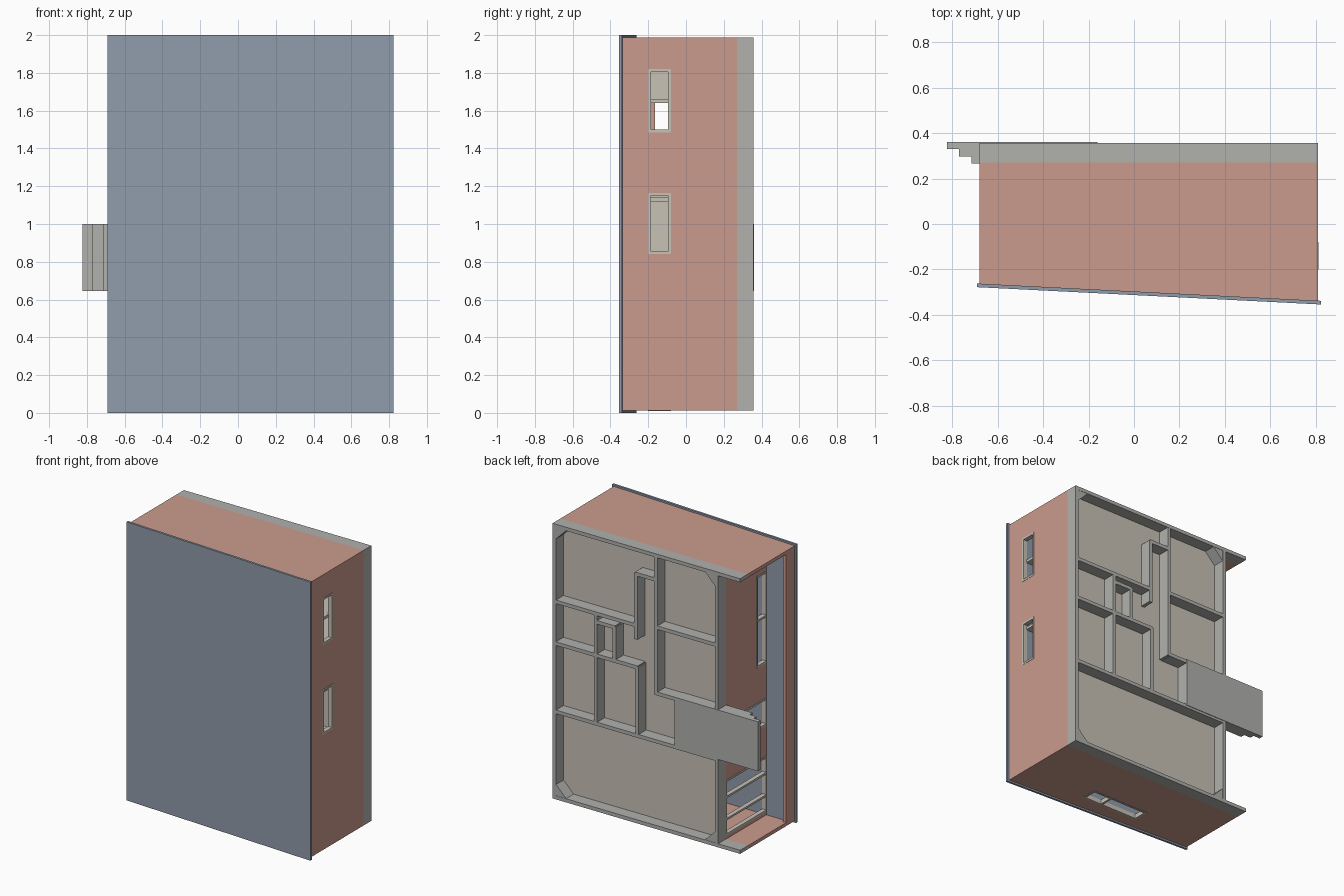
import bpy, bmesh

if "Cube" in bpy.data.objects:
    bpy.data.objects.remove(bpy.data.objects["Cube"])


def material(name, r, g, b):
    m = bpy.data.materials.new(name)
    m.diffuse_color = (r, g, b, 1)
    m.use_nodes = True
    m.node_tree.nodes["Principled BSDF"].inputs["Base Color"].default_value = m.diffuse_color
    return m


PINK = material("pink_render", 0.60, 0.33, 0.27)
BLUE = material("slate_blue", 0.28, 0.335, 0.41)
GREY = material("concrete_grey", 0.44, 0.44, 0.42)
CREAM = material("cream_plaster", 0.58, 0.54, 0.47)

Z0, Z1 = 0.012, 1.988        # wall extent
X0, X1 = -0.68, 0.81
Y_BASE, Y_BACK = 0.27, 0.357
PORCH = -0.505               # recessed wall behind the porch
CEIL = -0.19


def roof_y(x):
    """Underside of the sloping roof."""
    return -0.262 - 0.0503 * (x + 0.69)


def prism(bm, pts, z0, z1):
    """Extrude an xy outline from z0 to z1."""
    low = [bm.verts.new((x, y, z0)) for x, y in pts]
    high = [bm.verts.new((x, y, z1)) for x, y in pts]
    bm.faces.new(low[::-1])
    bm.faces.new(high)
    n = len(pts)
    for i in range(n):
        j = (i + 1) % n
        bm.faces.new((low[i], low[j], high[j], high[i]))


def box(bm, x0, x1, y0, y1, z0, z1):
    prism(bm, [(x0, y0), (x1, y0), (x1, y1), (x0, y1)], z0, z1)


def to_roof(bm, x0, x1, y1, z0, z1):
    """Block whose front edge follows the roof."""
    prism(bm, [(x0, roof_y(x0)), (x1, roof_y(x1)), (x1, y1), (x0, y1)], z0, z1)


def finish(bm, name, mat):
    bmesh.ops.recalc_face_normals(bm, faces=bm.faces)
    me = bpy.data.meshes.new(name)
    bm.to_mesh(me)
    bm.free()
    me.materials.append(mat)
    ob = bpy.data.objects.new(name, me)
    bpy.context.collection.objects.link(ob)
    return ob


def wall_with_openings(name, x0, x1, openings, mat):
    """Wall across x with rectangular openings (y0, y1, za, zb), sorted by z."""
    bm = bmesh.new()
    z = Z0 + 0.025
    for y0, y1, za, zb in openings:
        to_roof(bm, x0, x1, Y_BASE, z, za)
        to_roof(bm, x0, x1, y0, za, zb)
        if y1 < Y_BASE:
            box(bm, x0, x1, y1, Y_BASE, za, zb)
        z = zb
    to_roof(bm, x0, x1, Y_BASE, z, Z1 - 0.025)
    return finish(bm, name, mat)


def frame_x(bm, x0, x1, y0, y1, z0, z1, bars=(), t=0.014):
    """Window frame in a wall across x, with optional bars."""
    box(bm, x0, x1, y0, y0 + t, z0, z1)
    box(bm, x0, x1, y1 - t, y1, z0, z1)
    for z in (z0, z1 - t, *bars):
        box(bm, x0, x1, y0 + t, y1 - t, z, z + t)


# Sloping roof
bm = bmesh.new()
prism(bm, [(-0.69, roof_y(-0.69) - 0.016), (0.823, roof_y(0.823) - 0.016),
           (0.823, roof_y(0.823)), (-0.69, roof_y(-0.69))], 0, 2)
finish(bm, "roof", BLUE)

# Flat ceiling, carried over the porch
bm = bmesh.new()
box(bm, X0 + 0.025, X1 - 0.025, CEIL - 0.012, CEIL, Z0 + 0.025, Z1 - 0.025)
finish(bm, "ceiling", BLUE)

# Long side walls running past the porch
bm = bmesh.new()
to_roof(bm, X0, X1, Y_BASE, Z1 - 0.025, Z1)
finish(bm, "upper_side_wall", PINK)
bm = bmesh.new()
wa, wb = -0.18, 0.28
to_roof(bm, X0, wa, Y_BASE, Z0, Z0 + 0.025)
to_roof(bm, wb, X1, Y_BASE, Z0, Z0 + 0.025)
to_roof(bm, wa, wb, -0.2, Z0, Z0 + 0.025)
box(bm, wa, wb, -0.08, Y_BASE, Z0, Z0 + 0.025)
finish(bm, "lower_side_wall", PINK)

# End wall, porch wall and lintel over the porch
win = [(-0.2, -0.08, 0.84, 1.165), (-0.2, -0.08, 1.485, 1.82)]
wall_with_openings("end_wall", X1 - 0.025, X1, win, PINK)
porch = [(-0.2, Y_BASE, 0.06, 0.46), (-0.2, Y_BASE, 0.68, 0.88),
         (-0.2, -0.08, 1.13, 1.79)]
wall_with_openings("porch_wall", PORCH, PORCH + 0.025, porch, PINK)
bm = bmesh.new()
to_roof(bm, X0, X0 + 0.025, -0.165, Z0 + 0.025, Z1 - 0.025)
finish(bm, "porch_lintel", PINK)

# Window and door frames
bm = bmesh.new()
for w in win:
    frame_x(bm, X1 - 0.03, X1 + 0.002, *w)
frame_x(bm, PORCH - 0.002, PORCH + 0.03, *porch[0], bars=(0.17, 0.33))
frame_x(bm, PORCH - 0.002, PORCH + 0.03, *porch[1])
frame_x(bm, PORCH - 0.002, PORCH + 0.03, *porch[2], bars=(1.46,))
t = 0.014
for x in (wa, 0.12, wb - t):
    box(bm, x, x + t, -0.2 + t, -0.08 - t, Z0 - 0.002, Z0 + 0.03)
for y in (-0.2, -0.08 - t):
    box(bm, wa, wb, y, y + t, Z0 - 0.002, Z0 + 0.03)
finish(bm, "window_frames", CREAM)

# Floor slab and inner partitions
bm = bmesh.new()
box(bm, PORCH + 0.025, X1 - 0.025, 0.255, Y_BASE, Z0 + 0.025, Z1 - 0.025)
finish(bm, "floor", CREAM)
bm = bmesh.new()
for x0, x1, z0, z1 in [(-0.48, 0.785, 0.63, 0.65), (-0.48, -0.01, 0.98, 1.0),
                       (-0.02, 0, 1.0, 1.5), (-0.02, 0, 1.64, 1.963),
                       (0.16, 0.785, 1.42, 1.44), (0.14, 0.785, 1.12, 1.14),
                       (0.13, 0.15, 0.65, 1.12), (0.46, 0.48, 0.65, 1.42),
                       (0.0, 0.785, 1.64, 1.66)]:
    box(bm, x0, x1, CEIL, 0.255, z0, z1)
finish(bm, "partitions", CREAM)

# Foundation: ring, strips under the partitions, corner braces
S = 0.026
bm = bmesh.new()
for x0, x1, z0, z1 in [(X0, X1, Z0, Z0 + S), (X0, X1, Z1 - S, Z1),
                       (X1 - S, X1, Z0 + S, Z1 - S),
                       (PORCH, PORCH + S, Z0 + S, Z1 - S)]:
    box(bm, x0, x1, Y_BASE, Y_BACK, z0, z1)
finish(bm, "foundation_ring", GREY)
bm = bmesh.new()
along_x = [(0.64, PORCH, X1), (0.985, PORCH, -0.01), (1.46, PORCH, -0.01),
           (1.13, 0.13, X1), (1.43, 0.15, X1), (1.37, 0.31, 0.48), (1.80, -0.01, 0.16)]
along_z = [(-0.01, 0.975, Z1), (0.14, 0.64, 1.14), (0.47, 0.64, 1.44),
           (0.32, 1.13, 1.38), (0.15, 1.33, 1.81)]
for z, x0, x1 in along_x:
    box(bm, x0 + 0.005, x1 - 0.005, Y_BASE, Y_BACK - 0.001, z - S / 2, z + S / 2)
for x, z0, z1 in along_z:
    box(bm, x - S / 2, x + S / 2, Y_BASE, Y_BACK - 0.001, z0, z1 - 0.005)
finish(bm, "foundation_strips", GREY)
bm = bmesh.new()
for x, sx in ((X1 - S, -1), (PORCH + S, 1)):
    for z, sz in ((Z0 + S, 1), (Z1 - S, -1)):
        tri = [(x, z), (x + sx * 0.08, z), (x, z + sz * 0.08)]
        a = [bm.verts.new((p, Y_BASE, q)) for p, q in tri]
        b = [bm.verts.new((p, Y_BACK - 0.002, q)) for p, q in tri]
        bm.faces.new(a)
        bm.faces.new(b)
        for i in range(3):
            j = (i + 1) % 3
            bm.faces.new((a[i], a[j], b[j], b[i]))
finish(bm, "foundation_braces", GREY)

# Entrance landing with steps
bm = bmesh.new()
prism(bm, [(-0.16, 0.36), (-0.823, 0.36), (-0.823, 0.33), (-0.77, 0.33),
           (-0.77, 0.298), (-0.715, 0.298), (-0.715, 0.266), (-0.16, 0.266)], 0.645, 1.0)
finish(bm, "entrance_steps", GREY)
